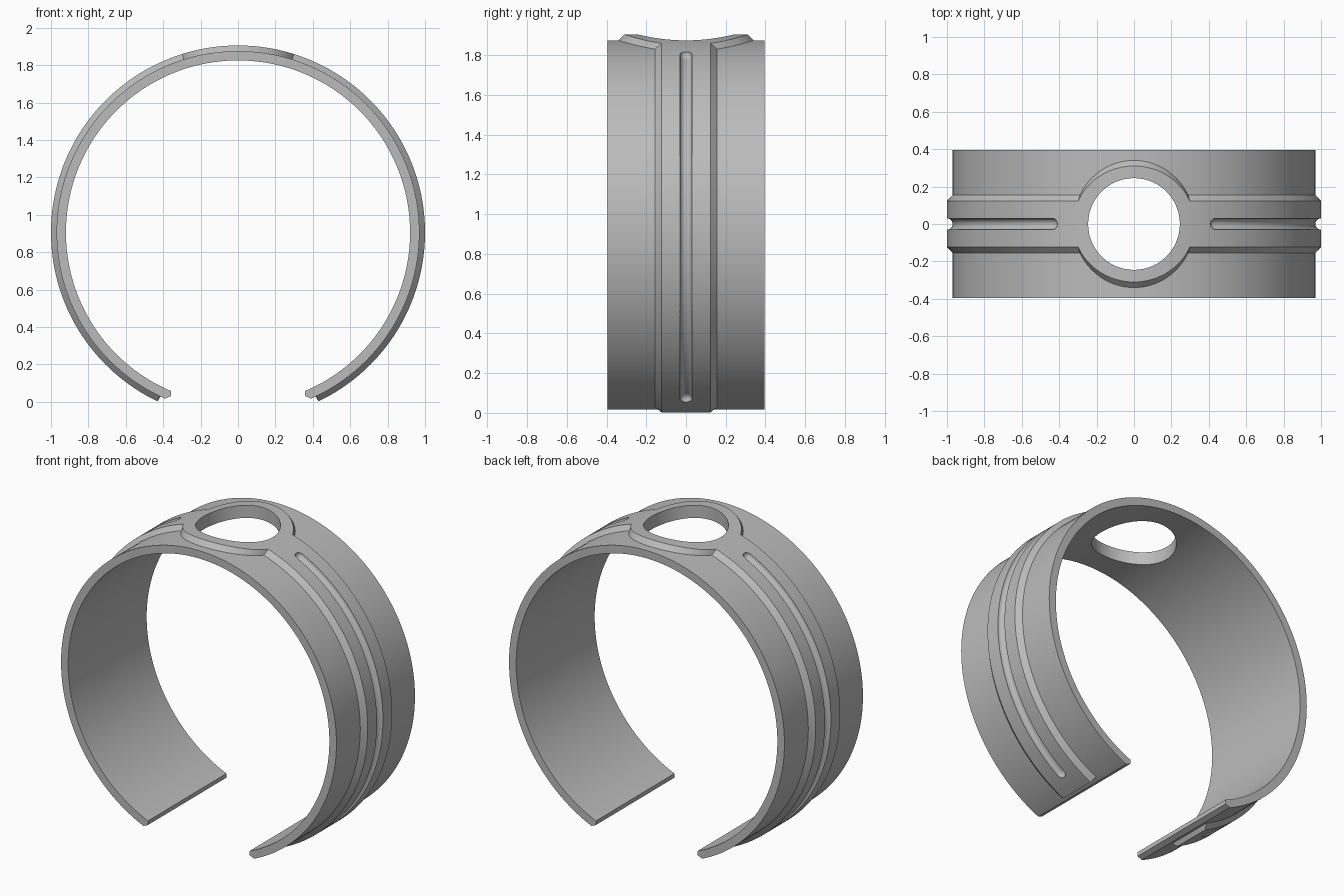
import bpy, bmesh
from math import sin, cos, pi, radians, degrees, asin, sqrt

cube = bpy.data.objects.get("Cube")
if cube:
    bpy.data.objects.remove(cube)

CENTRE_Z = 0.905
R_IN, R_MID, R_BAND, R_TOP = 0.92, 0.945, 0.97, 1.0
HALF_WIDTH = 0.395

grey = bpy.data.materials.new("plain grey")
grey.use_nodes = True
colour = (0.5, 0.5, 0.5, 1)
grey.diffuse_color = colour
grey.node_tree.nodes["Principled BSDF"].inputs["Base Color"].default_value = colour


def polar(angle, radius, y):
    """Point at an angle in degrees from the crown of the ring."""
    a = radians(angle)
    return (radius * sin(a), y, CENTRE_Z + radius * cos(a))


def loft(name, sections, caps):
    """Skin a list of equal-length point loops and close both ends."""
    bm = bmesh.new()
    loops = [[bm.verts.new(p) for p in s] for s in sections]
    n = len(loops[0])
    for a, b in zip(loops, loops[1:]):
        for i in range(n):
            j = (i + 1) % n
            bm.faces.new((a[i], a[j], b[j], b[i]))
    for end in (loops[0], loops[-1]):
        for cap in caps:
            bm.faces.new([end[i] for i in cap])
    bmesh.ops.recalc_face_normals(bm, faces=bm.faces)
    mesh = bpy.data.meshes.new(name)
    bm.to_mesh(mesh)
    bm.free()
    mesh.materials.append(grey)
    obj = bpy.data.objects.new(name, mesh)
    bpy.context.collection.objects.link(obj)
    return obj


# Raised strip widens into an oval boss around the crown
corner = degrees(asin(0.2985))


def half_widths(angle):
    if abs(angle) >= corner - 0.01:
        return 0.123, 0.155
    s = sin(radians(angle))
    return (0.31 * sqrt(1 - (s / 0.325) ** 2),
            0.34 * sqrt(1 - (s / 0.336) ** 2))


def band_section(angle, top=R_TOP, side=1, tip=False):
    t, b = half_widths(angle)
    half = [(R_IN, HALF_WIDTH, 157.1), (R_MID, HALF_WIDTH, 157.7),
            (R_BAND, HALF_WIDTH, 156.3), (R_BAND, b, 156.3), (top, t, 156.3)]
    both = [(r, -y, e) for r, y, e in half] + half[::-1]
    return [polar(side * (e if tip else angle), r, y) for r, y, e in both]


def spread(start, stop, count):
    return [start + (stop - start) * i / count for i in range(count + 1)]


# Band: a ring open at the bottom, with the strip stopping short of the tips
STRIP_END = 154.5
angles = (spread(-STRIP_END, -corner, 70) + spread(-corner, corner, 40)[1:-1]
          + spread(corner, STRIP_END, 70))
sections = [band_section(a) for a in angles]
for side in (-1, 1):
    ends = [band_section(side * (STRIP_END + 0.2), R_BAND),
            band_section(0.0 + STRIP_END, R_BAND, side, tip=True)]
    sections = ends[::-1] + sections if side < 0 else sections + ends
band = loft("cuff_band", sections, [(0, 1, 8, 9), range(1, 9)])


# Round-bottomed grooves with rounded ends, one on each side
def groove_cutter(side, radius=0.03, first=25.9, last=146.5, sides=24):
    reach = degrees(radius)
    bend = [radians(d) for d in (3, 20, 40, 60, 80)]
    path = [(first - reach * cos(t), radius * sin(t)) for t in bend]
    path += [(a, radius) for a in spread(first, last, 60)]
    path += [(last + reach * cos(t), radius * sin(t)) for t in bend[::-1]]
    loops = []
    for a, r in path:
        ring = [2 * pi * (i + 0.5) / sides for i in range(sides)]
        loops.append([polar(side * a, R_TOP + r * cos(t), r * sin(t)) for t in ring])
    return loft("groove_cutter", loops, [range(sides)])


cutters = [groove_cutter(-1), groove_cutter(1)]

# Round hole through the boss
bpy.ops.mesh.primitive_cylinder_add(vertices=96, radius=0.245, depth=0.8,
                                    location=(0, 0, 1.9))
hole = bpy.context.object
hole.name = "hole_cutter"
hole.data.materials.append(grey)
cutters.append(hole)

bpy.ops.object.select_all(action='DESELECT')
band.select_set(True)
bpy.context.view_layer.objects.active = band
for cutter in cutters:
    cutter.hide_render = True
    mod = band.modifiers.new("cut", 'BOOLEAN')
    mod.operation = 'DIFFERENCE'
    mod.solver = 'EXACT'
    mod.object = cutter
    bpy.ops.object.modifier_apply(modifier=mod.name)
    bpy.data.objects.remove(cutter)

bpy.ops.object.shade_smooth_by_angle(angle=radians(25))
